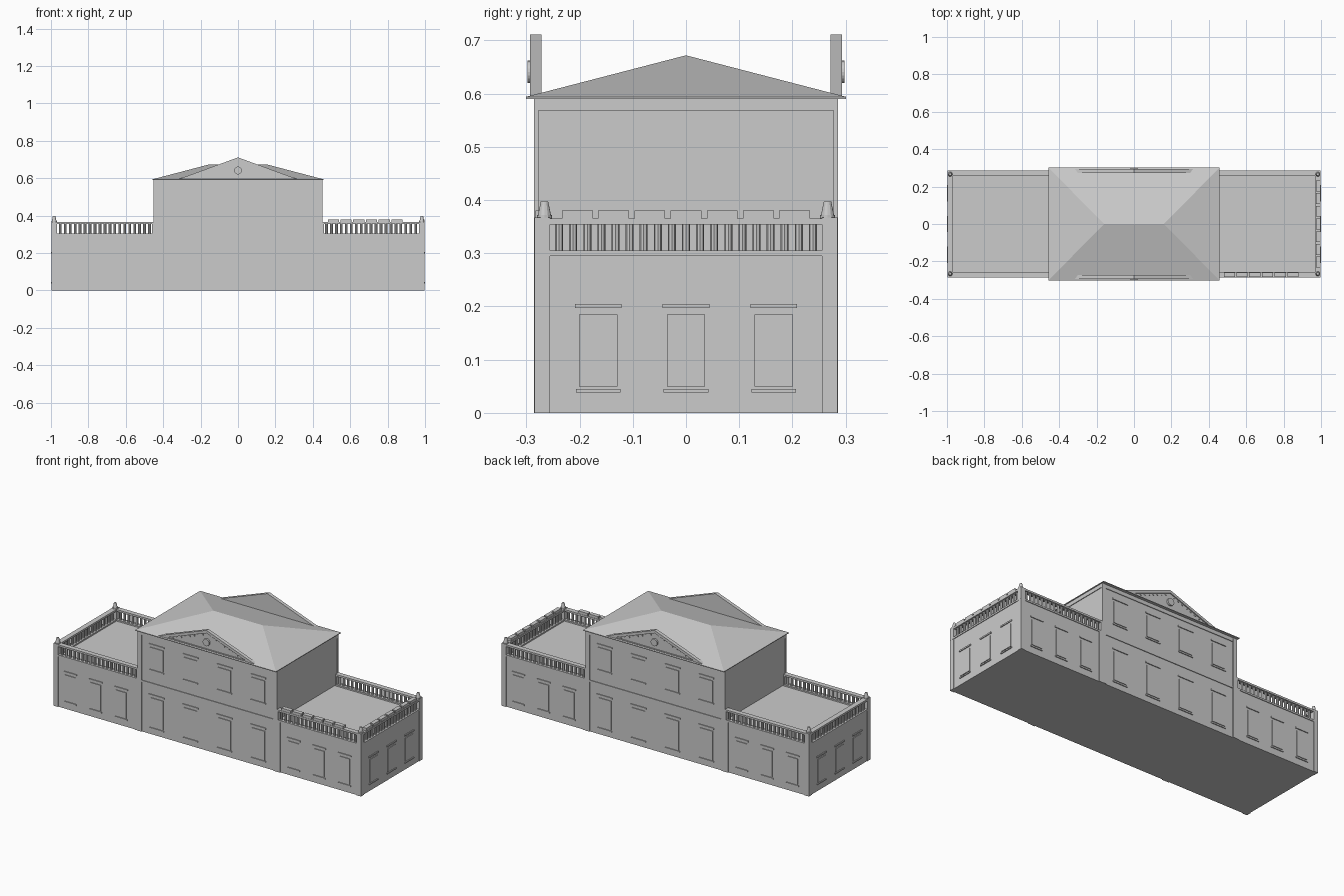
import bpy, bmesh, math
from mathutils import Matrix, Vector

if "Cube" in bpy.data.objects:
    bpy.data.objects.remove(bpy.data.objects["Cube"])

stone = bpy.data.materials.new("pale grey stone")
stone.diffuse_color = (0.6, 0.6, 0.6, 1)
stone.use_nodes = True
stone.node_tree.nodes["Principled BSDF"].inputs["Base Color"].default_value = stone.diffuse_color


def finish(bm, name):
    bmesh.ops.recalc_face_normals(bm, faces=bm.faces)
    me = bpy.data.meshes.new(name)
    bm.to_mesh(me)
    bm.free()
    me.materials.append(stone)
    ob = bpy.data.objects.new(name, me)
    bpy.context.collection.objects.link(ob)
    return ob


def box(bm, x0, x1, y0, y1, z0, z1):
    m = Matrix.Translation(((x0 + x1) / 2, (y0 + y1) / 2, (z0 + z1) / 2))
    m = m @ Matrix.Diagonal((abs(x1 - x0), abs(y1 - y0), abs(z1 - z0), 1))
    bmesh.ops.create_cube(bm, size=1, matrix=m)


def cone(bm, x, y, z0, z1, r0, r1, n):
    bmesh.ops.create_cone(bm, cap_ends=True, segments=n, radius1=r0, radius2=r1,
                          depth=z1 - z0, matrix=Matrix.Translation((x, y, (z0 + z1) / 2)))


def prism(bm, pts, y0, y1):
    # extrude an x-z outline between two y positions
    f = bm.faces.new([bm.verts.new((x, y0, z)) for x, z in pts])
    r = bmesh.ops.extrude_face_region(bm, geom=[f])
    bmesh.ops.translate(bm, vec=(0, y1 - y0, 0),
                        verts=[v for v in r["geom"] if isinstance(v, bmesh.types.BMVert)])


D = 0.281   # half depth of the walls
MX = 0.452  # half width of the centre block
WX = 0.994  # half width of the wings

# solid bodies
bm = bmesh.new()
box(bm, -MX + .004, MX - .004, -D, D, 0, 0.592)
finish(bm, "centre_block")
bm = bmesh.new()
for s in (-1, 1):
    box(bm, s * (MX - .01), s * WX, -D, D, 0, 0.297)
finish(bm, "wings")

# corner pilasters, string courses and cornice
bm = bmesh.new()
for sx in (-1, 1):
    for sy in (-1, 1):
        box(bm, sx * (MX - .025), sx * MX, sy * (D - .004), sy * (D + .005), 0, 0.592)
        box(bm, sx * (WX - .025), sx * (WX + .003), sy * (D - .025), sy * (D + .004), 0, 0.297)
        box(bm, sx * MX, sx * (MX + .02), sy * (D - .02), sy * (D + .004), 0, 0.297)
finish(bm, "pilasters")
bm = bmesh.new()
box(bm, -MX, MX, -D - .004, D + .004, 0.568, 0.592)
for s in (-1, 1):
    box(bm, -MX, MX, s * (D - .01), s * (D + .004), 0.292, 0.302)
finish(bm, "cornice_bands")

# raised windows with lintels and sills
bm = bmesh.new()


def window(axis, side, c, z0, z1, w=0.042):
    wall = D if axis == 'y' else WX
    parts = ((w, z0, z1, .004), (w + .008, z1 + .012, z1 + .02, .005), (w + .006, z0 - .012, z0 - .005, .005))
    for hw, a, b, out in parts:
        d0, d1 = side * (wall - .005), side * (wall + out)
        if axis == 'y':
            box(bm, c - hw, c + hw, d0, d1, a, b)
        else:
            box(bm, d0, d1, c - hw, c + hw, a, b)


for s in (-1, 1):
    for x in (-.33, -.11, .11, .33):
        window('y', s, x, 0.385, 0.51)
        window('y', s, x, 0.045, 0.215)
    for x in (.56, .725, .89):
        window('y', s, x, 0.05, 0.20, .034)
        window('y', s, -x, 0.05, 0.20, .034)
    for y in (-.165, 0, .165):
        window('x', s, y, 0.05, 0.185, .036)
finish(bm, "windows")

# hipped roof on a thin eave
bm = bmesh.new()
EX, EY = 0.457, 0.301
box(bm, -EX, EX, -EY, EY, 0.590, 0.594)
base = [bm.verts.new((x, y, 0.594)) for x, y in ((-EX, -EY), (EX, -EY), (EX, EY), (-EX, EY))]
l, r = bm.verts.new((-.16, 0, .672)), bm.verts.new((.16, 0, .672))
a, b, c, d = base
for f in ((a, b, r, l), (b, c, r), (c, d, l, r), (d, a, l), (d, c, b, a)):
    bm.faces.new(f)
finish(bm, "hipped_roof")

# pediments with raking mouldings, dentils and a round crest
bm = bmesh.new()
H, Z0, Z1 = 0.32, 0.594, 0.711
for s in (-1, 1):
    prism(bm, [(-H, Z0), (H, Z0), (0, Z1)], s * .272, s * .287)
    for t in (-1, 1):
        prism(bm, [(t * H, Z0), (t * (H - .045), Z0), (0, Z1 - .0165), (0, Z1)], s * .272, s * .293)
        for i in range(1, 9):
            x = t * i * .028
            z = Z1 - .024 - abs(x) * (Z1 - Z0) / H
            box(bm, x - .005, x + .005, s * .28, s * .290, z - .004, z + .004)
    box(bm, -H + .03, H - .03, s * .272, s * .292, Z0, Z0 + .007)
    m = Matrix.Translation((0, s * .291, .641)) @ Matrix.Rotation(math.pi / 2, 4, 'X')
    bmesh.ops.create_cone(bm, cap_ends=True, segments=20, radius1=.021, radius2=.021, depth=.013, matrix=m)
finish(bm, "pediments")

# balustrades around both roof terraces
rails, balusters = bmesh.new(), bmesh.new()
IN, OUT = 0.256, 0.285
for s in (-1, 1):
    for t in (-1, 1):
        for z0, z1 in ((.295, .305), (.354, .365)):
            box(rails, s * MX, s * .998, t * IN, t * OUT, z0, z1)
        box(rails, s * .968, s * .998, t * IN, t * OUT, .295, .367)
        box(rails, s * MX, s * (MX + .008), t * IN, t * OUT, .295, .365)
        for i in range(19):
            cone(balusters, s * (.473 + i * .0265), t * .27, .303, .356, .0075, .0075, 8)
    for z0, z1 in ((.295, .305), (.354, .365)):
        box(rails, s * .968, s * .998, -IN, IN, z0, z1)
    for i in range(19):
        cone(balusters, s * .983, (i - 9) * .0265, .303, .356, .0075, .0075, 8)
finish(rails, "balustrade_rails")
finish(balusters, "balusters")

# tapered corner finials
bm = bmesh.new()
for sx in (-1, 1):
    for sy in (-1, 1):
        cone(bm, sx * .983, sy * .266, .365, .372, .014, .014, 12)
        cone(bm, sx * .983, sy * .266, .371, .397, .0125, .007, 12)
finish(bm, "corner_finials")

# coping blocks on the front and end of the right terrace
bm = bmesh.new()
for i in range(7):
    y = (i - 3) * .068
    box(bm, .972, .996, y - .029, y + .029, .364, .380)
for i in range(6):
    x = .51 + i * .068
    box(bm, x - .03, x + .03, -.283, -.258, .364, .380)
finish(bm, "coping_blocks")
